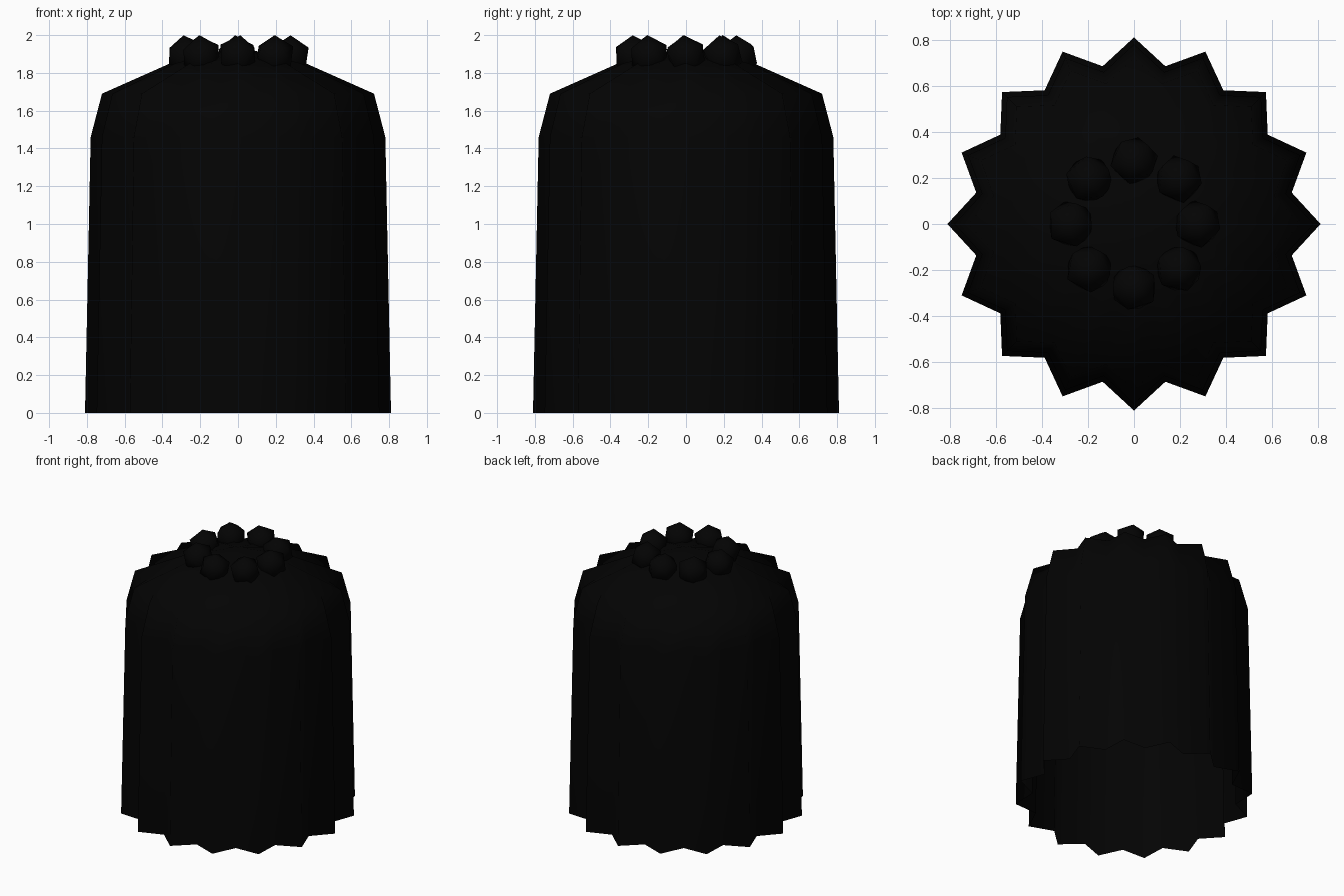
import bpy, bmesh, math, random
from mathutils import Matrix, Euler

if "Cube" in bpy.data.objects:
    bpy.data.objects.remove(bpy.data.objects["Cube"])

random.seed(4)
black = bpy.data.materials.new("black")
black.diffuse_color = (0.001, 0.001, 0.001, 1)
black.use_nodes = True
black.node_tree.nodes["Principled BSDF"].inputs["Base Color"].default_value = black.diffuse_color

POINTS = 16      # ribs around the body
VALLEY = 0.862   # valley radius relative to rib radius


def finish(bm, name):
    for f in bm.faces:
        f.smooth = True
    me = bpy.data.meshes.new(name)
    bm.to_mesh(me)
    bm.free()
    ob = bpy.data.objects.new(name, me)
    bpy.context.collection.objects.link(ob)
    me.materials.append(black)
    return ob


# ribbed shell, open underneath: star-shaped rings following a domed profile
bm = bmesh.new()
profile = [(0.81, 0.0), (0.78, 1.46), (0.72, 1.69), (0.36, 1.85)]
n = POINTS * 2
rings = []
for r, z in profile:
    ring = []
    for i in range(n):
        a = math.pi * i / POINTS
        k = r if i % 2 == 0 else r * VALLEY
        ring.append(bm.verts.new((k * math.cos(a), k * math.sin(a), z)))
    rings.append(ring)
for lo, hi in zip(rings, rings[1:]):
    for i in range(n):
        j = (i + 1) % n
        bm.faces.new((lo[i], lo[j], hi[j], hi[i]))
apex = bm.verts.new((0, 0, 1.94))
for i in range(n):
    bm.faces.new((rings[-1][i], rings[-1][(i + 1) % n], apex))
finish(bm, "ribbed_body")

# circle of eight faceted beads on the crown
bm = bmesh.new()
for i in range(8):
    a = math.pi * i / 4
    tilt = Euler((random.uniform(-.15, .15), random.uniform(-.15, .15), random.uniform(0, 6)))
    m = Matrix.Translation((0.275 * math.cos(a), 0.275 * math.sin(a), 1.89)) @ tilt.to_matrix().to_4x4()
    bmesh.ops.create_icosphere(bm, subdivisions=1, radius=0.11, matrix=m)
finish(bm, "crown_beads")
